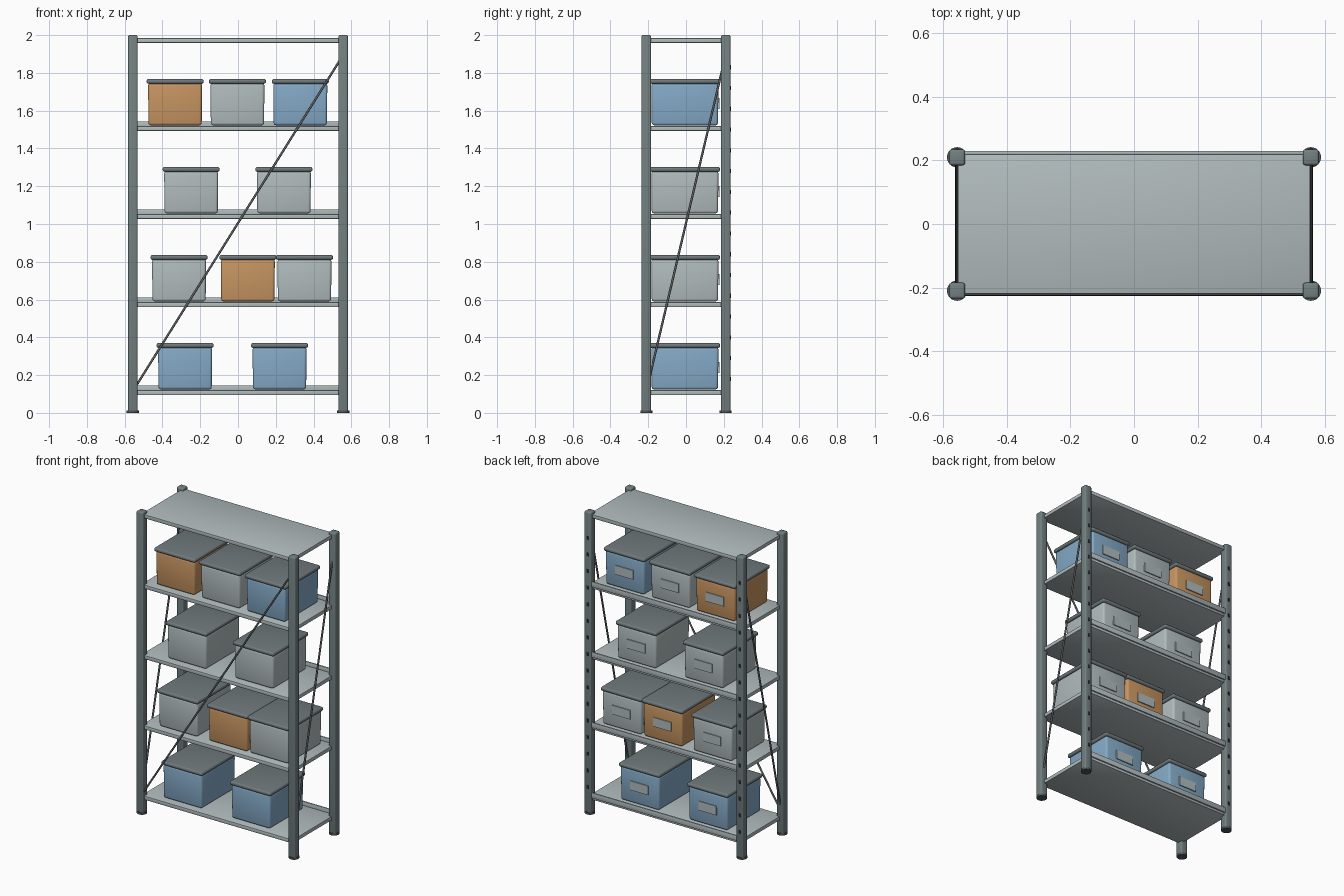
import bpy
from math import pi
from mathutils import Vector

if "Cube" in bpy.data.objects:
    bpy.data.objects.remove(bpy.data.objects["Cube"])


def material(name, r, g, b):
    m = bpy.data.materials.new(name)
    m.use_nodes = True
    m.diffuse_color = (r, g, b, 1)
    m.node_tree.nodes["Principled BSDF"].inputs["Base Color"].default_value = (r, g, b, 1)
    return m


steel = material("dark steel", 0.17, 0.215, 0.22)
grey = material("light grey", 0.44, 0.50, 0.51)
lid_grey = material("lid grey", 0.16, 0.19, 0.20)
rubber = material("foot rubber", 0.08, 0.095, 0.10)
wire = material("brace metal", 0.11, 0.12, 0.125)
slot_dark = material("slot black", 0.025, 0.03, 0.03)
blue = material("blue plastic", 0.23, 0.40, 0.57)
orange = material("orange plastic", 0.57, 0.30, 0.12)


def finish(name, mat):
    ob = bpy.context.object
    ob.name = name
    ob.data.materials.append(mat)
    return ob


def block(name, mat, centre, size, bevel=0, segments=3, taper=1):
    """Box with optional rounded edges and a narrower bottom."""
    bpy.ops.mesh.primitive_cube_add(size=1, location=centre)
    ob = finish(name, mat)
    for v in ob.data.vertices:
        k = taper if v.co.z < 0 else 1
        v.co = (v.co.x * size[0] * k, v.co.y * size[1] * k, v.co.z * size[2])
    if bevel:
        mod = ob.modifiers.new("rounding", "BEVEL")
        mod.width = bevel
        mod.segments = segments
        bpy.ops.object.modifier_apply(modifier=mod.name)
        bpy.ops.object.shade_smooth_by_angle(angle=pi / 5)
    return ob


def rod(name, mat, a, b, radius, sides=12):
    """Cylinder between two points."""
    a, b = Vector(a), Vector(b)
    bpy.ops.mesh.primitive_cylinder_add(vertices=sides, radius=radius, depth=(b - a).length,
                                        location=(a + b) / 2)
    ob = finish(name, mat)
    ob.rotation_euler = (b - a).to_track_quat("Z", "Y").to_euler()
    bpy.ops.object.shade_smooth_by_angle(angle=pi / 4)
    return ob


POST_X, POST_Y = 0.557, 0.21
SHELF_TOPS = [0.12 + 0.466 * i for i in range(5)]

# Posts, feet and the row of slots up each rear post
for side, x in (("right", POST_X), ("left", -POST_X)):
    for end, y in (("front", -POST_Y), ("back", POST_Y)):
        label = end + "_" + side
        block("post_" + label, steel, (x, y, 1.003), (0.05, 0.05, 1.994), 0.008)
        rod("foot_" + label, rubber, (x, y, 0), (x, y, 0.013), 0.032, 24)
    for i in range(16):
        block("post_slot", slot_dark, (x, POST_Y + 0.0255, 0.18 + i * 0.11), (0.014, 0.005, 0.022))

# Shelves, with a raised lip at the rear of all but the top one
for i, z in enumerate(SHELF_TOPS):
    block("shelf", grey, (0, 0, z - 0.0125), (1.11, 0.44, 0.025), 0.003, 2)
    if i < 4:
        block("shelf_back_lip", grey, (0, 0.225, z + 0.008), (1.11, 0.01, 0.035), 0.002, 2)

# Diagonal braces on the front and both ends
LOW, HIGH = 0.115, 1.895
rod("front_brace", wire, (-POST_X, -0.22, LOW), (POST_X, -0.22, HIGH), 0.006)
for x in (-POST_X, POST_X):
    rod("end_brace", wire, (x, -POST_Y, LOW), (x, POST_Y, HIGH), 0.006)


def storage_box(x, z, mat):
    """Tapered tub with a rounded lid and a label plate on the rear."""
    block("box_body", mat, (x, -0.006, z + 0.116), (0.286, 0.356, 0.224), 0.014, 3, 0.985)
    block("box_lid", lid_grey, (x, -0.006, z + 0.237), (0.302, 0.372, 0.026), 0.011)
    block("box_label", grey, (x, 0.173, z + 0.12), (0.13, 0.008, 0.06))


# Storage boxes, shelf by shelf
rows = [
    [(-0.28, blue), (0.22, blue)],
    [(-0.312, grey), (0.052, orange), (0.352, grey)],
    [(-0.248, grey), (0.243, grey)],
    [(-0.333, orange), (-0.003, grey), (0.33, blue)],
]
for z, row in zip(SHELF_TOPS, rows):
    for x, mat in row:
        storage_box(x, z, mat)
